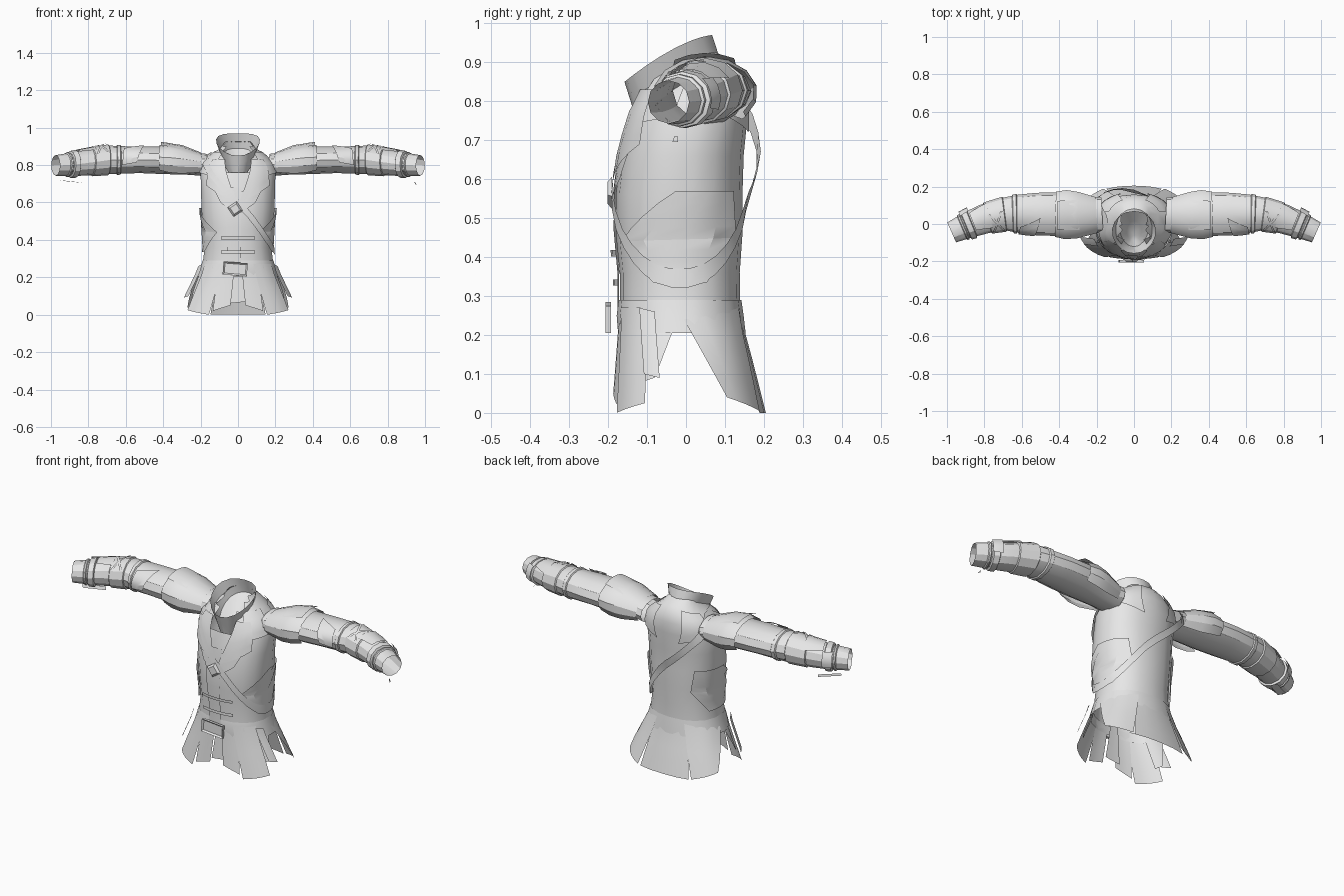
import bpy, bmesh, math
from mathutils import Vector

cube = bpy.data.objects.get("Cube")
if cube:
    bpy.data.objects.remove(cube, do_unlink=True)

cloth = bpy.data.materials.new("plain_grey_cloth")
cloth.use_nodes = True
GREY = (0.8, 0.8, 0.8, 1)
cloth.diffuse_color = GREY
cloth.node_tree.nodes["Principled BSDF"].inputs["Base Color"].default_value = GREY


def lerp_rows(rows, key):
    """Read a profile table at a position between its rows."""
    for lo, hi in zip(rows, rows[1:]):
        if key <= hi[0]:
            break
    t = (key - lo[0]) / (hi[0] - lo[0])
    return [p + (q - p) * t for p, q in zip(lo, hi)]


def finish(name, bm):
    bmesh.ops.recalc_face_normals(bm, faces=bm.faces)
    mesh = bpy.data.meshes.new(name)
    bm.to_mesh(mesh)
    bm.free()
    mesh.materials.append(cloth)
    ob = bpy.data.objects.new(name, mesh)
    bpy.context.collection.objects.link(ob)
    bpy.ops.object.select_all(action="DESELECT")
    ob.select_set(True)
    bpy.context.view_layer.objects.active = ob
    bpy.ops.object.shade_smooth_by_angle(angle=math.radians(28))
    return ob


def sheet(name, grid, side=1, skip=None):
    """Skin a grid of points; side -1 mirrors it to the right."""
    bm = bmesh.new()
    rows = [[bm.verts.new((p[0] * side, p[1], p[2])) for p in row] for row in grid]
    for r, s in zip(rows, rows[1:]):
        for i in range(len(r) - 1):
            quad = (r[i], r[i + 1], s[i + 1], s[i])
            if not (skip and skip(sum((v.co for v in quad), Vector()) / 4)):
                bm.faces.new(quad)
    bmesh.ops.remove_doubles(bm, verts=bm.verts, dist=0.0005)
    return finish(name, bm)


# Body profile: height, half width, front y, back y (flares below the waist)
BODY = [(0, .315, -.19, .205), (.12, .258, -.18, .175), (.25, .195, -.17, .14),
        (.36, .18, -.17, .138), (.46, .186, -.18, .145), (.56, .198, -.18, .145),
        (.66, .2, -.168, .148), (.76, .203, -.145, .158), (.82, .182, -.12, .158),
        (.865, .13, -.09, .148), (.9, .088, -.05, .12), (.925, .07, -.03, .08)]
# Sleeve profile: x, centre y, centre z, half depth, half height
SLEEVE = [(.17, .05, .8, .095, .06), (.26, .045, .81, .092, .062),
          (.4, .052, .825, .116, .073), (.52, .053, .828, .114, .071),
          (.62, .055, .828, .102, .073), (.7, .052, .828, .087, .077),
          (.8, .027, .815, .079, .07), (.88, -.003, .805, .071, .064),
          (.975, -.045, .798, .058, .055)]


def body_pt(a, z, off=0):
    """Point on the body; angle 0 is the front, 90 the left."""
    _, w, f, b = lerp_rows(BODY, z)
    s, c = math.sin(math.radians(a)), math.cos(math.radians(a))
    sx, cy = (math.copysign(abs(v) ** .88, v) for v in (s, c))
    return ((w + off) * sx, (f + b) / 2 - ((b - f) / 2 + off) * cy, z)


def sleeve_pt(x, a, off=0):
    """Point around the arm; angle 0 is the back, 90 the top."""
    _, y, z, ry, rz = lerp_rows(SLEEVE, x)
    e = .06
    dy = lerp_rows(SLEEVE, min(x + e, .975))[1] - lerp_rows(SLEEVE, max(x - e, .17))[1]
    n = Vector((-dy, min(x + e, .975) - max(x - e, .17), 0)).normalized()
    c, s = math.cos(math.radians(a)), math.sin(math.radians(a))
    p = Vector((x, y, z)) + n * (ry + off) * c
    p.z += (rz + off) * s
    return p


def patch(name, surface, corners, off, side=1, n=4):
    """Plate lying on a surface, from four corners in its coordinates."""
    a, b, c, d = (Vector(k) for k in corners)
    grid = []
    for j in range(n + 1):
        lo, hi = a.lerp(d, j / n), b.lerp(c, j / n)
        grid.append([surface(*lo.lerp(hi, i / n), off) for i in range(n + 1)])
    return sheet(name, grid, side)


turn = [i * 20 for i in range(19)]
arm_turn = [i * 30 for i in range(13)]

# Torso, with the throat left open
sheet("torso", [[body_pt(a, row[0]) for a in turn] for row in BODY[2:]],
      skip=lambda c: c.z > .72 and c.y < 0 and abs(c.x) < .065)
sheet("waist_band", [[body_pt(a, z, o) for a in turn]
                     for z, o in ((.205, .001), (.25, .008), (.29, .003))])


def collar_pt(a, t):
    """Collar wall: high behind the neck, falling to a point in front."""
    front = (1 - math.cos(a)) / 2
    return ((.083 + .042 * t) * math.sin(a) * (1 - .12 * front),
            .095 - .028 * t - front * (.215 + .01 * t),
            .885 + .085 * t - front ** 1.5 * (.155 - .035 * t))


around = [math.radians(i * 20) for i in range(-9, 10)]
sheet("collar", [[collar_pt(a, k / 3) for a in around] for k in range(4)])

# Neck lining closing the throat, sunk towards the chest
sink = Vector((0, -.06, .74))
sheet("neck_lining", [[Vector(collar_pt(a, .05)).lerp(sink, t) for a in around]
                      for t in (0, .5, 1)])

# Sash from the right shoulder to the left hip; it stands off the upper back
sash = []
for half in (-.024, .024):
    row = []
    for a in range(0, 361, 12):
        s, c = math.sin(math.radians(a)), math.cos(math.radians(a))
        z = .595 - .25 * s + half
        rise = min(1, max(0, (z - .55) / .1)) * min(1, max(0, -c * 2))
        row.append(body_pt(a, z, .013 + .034 * rise))
    sash.append(row)
sheet("sash", sash)

# Sash brooch
bm = bmesh.new()
bmesh.ops.create_cone(bm, cap_ends=True, segments=4, radius1=.042, radius2=.028, depth=.012)
brooch = finish("sash_brooch", bm)
brooch.rotation_euler = (math.pi / 2, .2, 0)
brooch.location = (-.015, -.196, .565)

# Short front straps and buckle
for z in (.41, .335):
    patch("front_strap", body_pt, ((-24, z - .008), (24, z - .008), (24, z + .008), (-24, z + .008)), .018)
bm = bmesh.new()
bmesh.ops.create_cube(bm, size=1)
bmesh.ops.scale(bm, vec=(.13, .014, .07), verts=bm.verts)
face = min(bm.faces, key=lambda f: f.calc_center_median().y)
bmesh.ops.inset_region(bm, faces=[face], thickness=.012, depth=-.008)
buckle = finish("belt_buckle", bm)
buckle.location = (-.015, -.2, .245)
buckle.rotation_euler.y = .08

# Single flaps: front overlap and tail
patch("front_overlap", body_pt, ((-14, .26), (3, .26), (4, .68), (-20, .68)), .006)
patch("tail_flap", body_pt, ((155, .0), (205, .0), (207, .27), (153, .27)), 0)
patch("inner_front_flap", body_pt, ((-8, .06), (7, .07), (5, .27), (-6, .27)), -.02)

for side, label in ((1, "left"), (-1, "right")):
    # Lapels, shoulder yokes, side panels and hem flaps
    panels = [
        ("lapel", ((1, .6), (50, .69), (46, .83), (20, .83)), .012),
        ("lower_lapel", ((1, .54), (24, .6), (40, .7), (4, .66)), .008),
        ("shoulder_yoke", ((30, .74), (78, .76), (82, .87), (35, .87)), .008),
        ("back_yoke", ((105, .78), (165, .72), (150, .89), (105, .87)), .012),
        ("side_panel", ((32, .44), (146, .45), (142, .57), (88, .57)), .01),
        ("side_panel_hem", ((68, .335), (112, .335), (146, .45), (32, .44)), .01),
        ("front_flap", ((6, .05), (23, .02), (28, .27), (4, .27)), .002),
        ("outer_front_flap", ((26, .0), (59, .025), (62, .27), (22, .27)), .006),
        ("side_front_flap", ((54, .08), (66, .09), (88, .24), (50, .27)), -.004),
        ("hip_tab", ((62, .1), (74, .09), (72, .26), (58, .27)), .028),
        ("back_flap", ((118, .04), (152, .005), (158, .27), (92, .24)), .006),
    ]
    for name, corners, off in panels:
        patch(f"{label}_{name}", body_pt, corners, off, side)

    # Sleeve
    sheet(f"{label}_sleeve", [[sleeve_pt(r[0], a) for a in arm_turn] for r in SLEEVE], side)

    # Flared shoulder cap with a raised peak
    cap = ((.2, .004), (.3, .028), (.365, .024), (.42, .008))
    sheet(f"{label}_shoulder_cap",
          [[sleeve_pt(x, a, o) for a in range(-40, 221, 26)] for x, o in cap], side)
    patch(f"{label}_cap_peak", sleeve_pt, ((.3, 50), (.41, 60), (.41, 125), (.29, 130)), .026, side)

    # Arm bands and cuff
    for name, x0, x1, off in (("elbow_band", .625, .65, .006), ("bracer", .69, .785, .006),
                              ("wrist_band", .865, .9, .01), ("cuff_band", .905, .92, .006)):
        sheet(f"{label}_{name}", [[sleeve_pt(x, a, o) for a in arm_turn] for x, o in
                                  ((x0, 0), (x0 + .004, off), (x1 - .004, off), (x1, 0))], side)

    # Crossed lacing, elbow fold and wrist clasp
    for x0, x1 in ((.7, .765), (.765, .7)):
        patch(f"{label}_bracer_lace", sleeve_pt,
              ((x0, 80), (x0 + .014, 80), (x1 + .014, 150), (x1, 150)), .012, side)
    patch(f"{label}_sleeve_fold", sleeve_pt, ((.5, 100), (.61, 130), (.62, 200), (.54, 190)), .008, side)
    patch(f"{label}_forearm_plate", sleeve_pt, ((.77, 30), (.86, 45), (.86, 120), (.77, 130)), .01, side)
    patch(f"{label}_wrist_clasp", sleeve_pt, ((.86, -20), (.905, -15), (.905, 45), (.86, 40)), .018, side)

# Loose tabs hanging below the wrists
sheet("right_wrist_tab", [[(.83, .03, .705), (.93, -.03, .715)], [(.85, .06, .708), (.955, .0, .72)]], -1)
sheet("left_wrist_tab", [[(.945, -.03, .71), (.955, -.035, .695)], [(.942, -.02, .71), (.95, -.02, .695)]])
